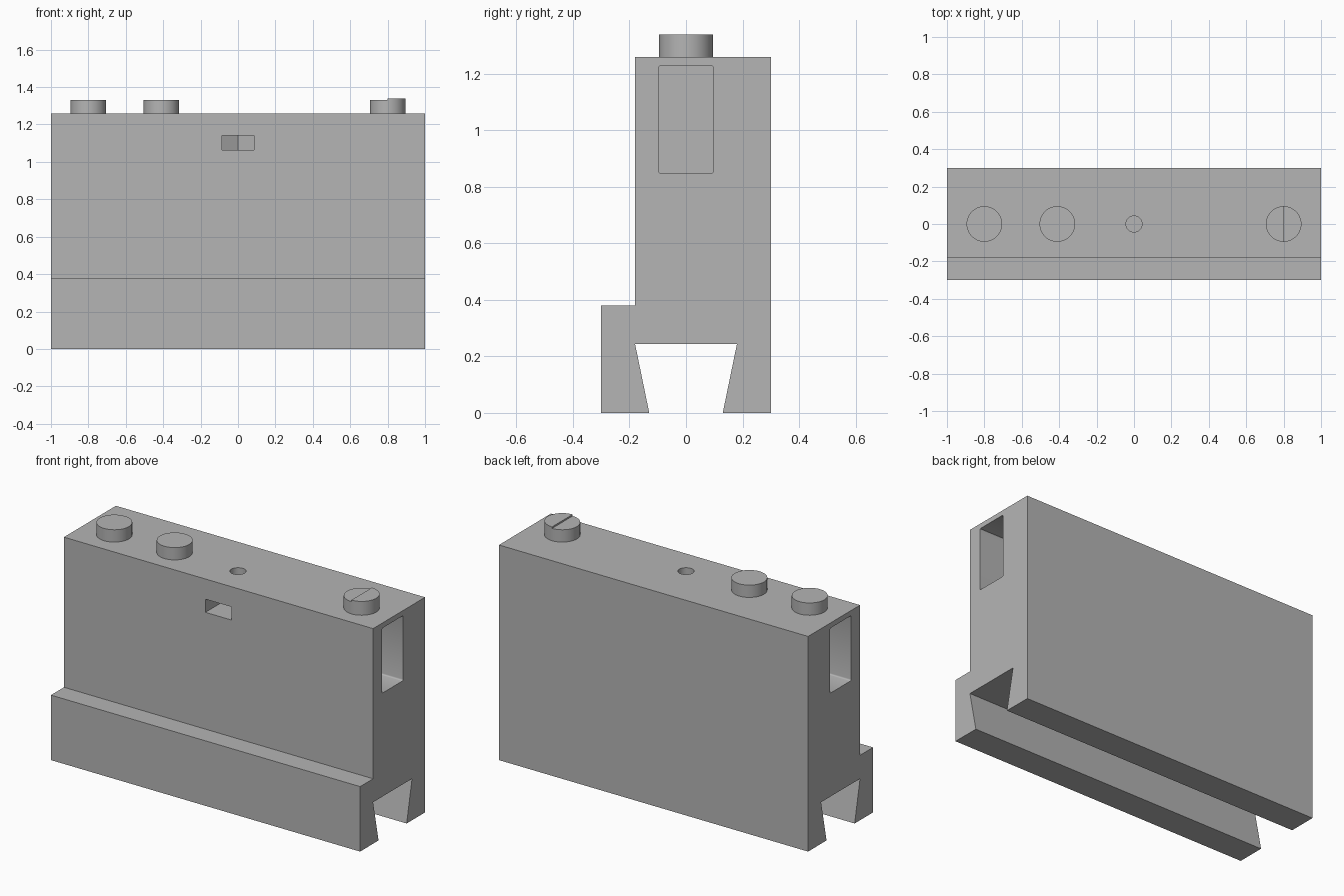
import bpy, bmesh, math
from mathutils import Vector

if "Cube" in bpy.data.objects:
    bpy.data.objects.remove(bpy.data.objects["Cube"], do_unlink=True)

grey = bpy.data.materials.new("plain grey")
grey.use_nodes = True
colour = (0.46, 0.46, 0.46, 1)
grey.diffuse_color = colour
grey.node_tree.nodes["Principled BSDF"].inputs["Base Color"].default_value = colour


def prism(name, points, direction):
    """Extrude a closed outline of 3D points along a direction."""
    bm = bmesh.new()
    face = bm.faces.new([bm.verts.new(p) for p in points])
    moved = bmesh.ops.extrude_face_region(bm, geom=[face])["geom"]
    verts = [v for v in moved if isinstance(v, bmesh.types.BMVert)]
    bmesh.ops.translate(bm, verts=verts, vec=Vector(direction))
    bmesh.ops.recalc_face_normals(bm, faces=bm.faces)
    mesh = bpy.data.meshes.new(name)
    bm.to_mesh(mesh)
    bm.free()
    mesh.materials.append(grey)
    obj = bpy.data.objects.new(name, mesh)
    bpy.context.collection.objects.link(obj)
    return obj


def arc(x, y, z, radius, start=0, sweep=360, count=48):
    """Points on a horizontal circle, or part of one."""
    steps = count if sweep == 360 else count + 1
    angles = [math.radians(start + sweep * i / count) for i in range(steps)]
    return [(x + radius * math.cos(a), y + radius * math.sin(a), z) for a in angles]


def cut(target, cutter):
    cutter.hide_render = True
    mod = target.modifiers.new("cut", "BOOLEAN")
    mod.operation = "DIFFERENCE"
    mod.solver = "EXACT"
    mod.object = cutter
    select(target)
    bpy.ops.object.modifier_apply(modifier=mod.name)
    bpy.data.objects.remove(cutter, do_unlink=True)


def select(obj):
    bpy.ops.object.select_all(action="DESELECT")
    obj.select_set(True)
    bpy.context.view_layer.objects.active = obj


def smooth(obj):
    select(obj)
    bpy.ops.object.shade_smooth_by_angle(angle=math.radians(30))


# Housing: stepped side profile with a dovetail channel underneath
TOP = 1.258
profile = [(-0.3, 0), (-0.13, 0), (-0.18, 0.243), (0.18, 0.243), (0.13, 0), (0.3, 0),
           (0.3, TOP), (-0.18, TOP), (-0.18, 0.38), (-0.3, 0.38)]
housing = prism("housing", [(-1, y, z) for y, z in profile], (2, 0, 0))

# Rounded rectangular pocket in each end
corner = 0.008
for side in (-1, 1):
    outline = []
    for cy, cz, start in ((0.097, 1.228, 0), (-0.097, 1.228, 90),
                          (-0.097, 0.848, 180), (0.097, 0.848, 270)):
        oy = cy - math.copysign(corner, cy)
        oz = cz - math.copysign(corner, cz - 1)
        for i in range(4):
            a = math.radians(start + 30 * i)
            outline.append((side * 1.05, oy + corner * math.cos(a), oz + corner * math.sin(a)))
    cut(housing, prism("pocket_cutter", outline, (-side * 0.35, 0, 0)))

# Nut slot in the front, with a pointed hexagonal back
half = 0.085
nut = [(-half, -0.25), (half, -0.25), (half, half * 0.577), (0, half * 1.155), (-half, half * 0.577)]
cut(housing, prism("nut_slot_cutter", [(x, y, 1.063) for x, y in nut], (0, 0, 0.077)))

# Screw hole in the top
cut(housing, prism("screw_hole_cutter", arc(0, 0, 0.9, 0.043), (0, 0, 0.5)))
smooth(housing)

# Round studs on the top
for name, x in (("outer_stud", -0.8), ("inner_stud", -0.41), ("split_stud", 0.8)):
    smooth(prism(name, arc(x, 0, TOP - 0.01, 0.095), (0, 0, 0.082)))

# Slightly raised half on the split stud
raised = prism("raised_half", arc(0.8, 0, 1.325, 0.095, -90, 180, 24), (0, 0, 0.014))
smooth(raised)
